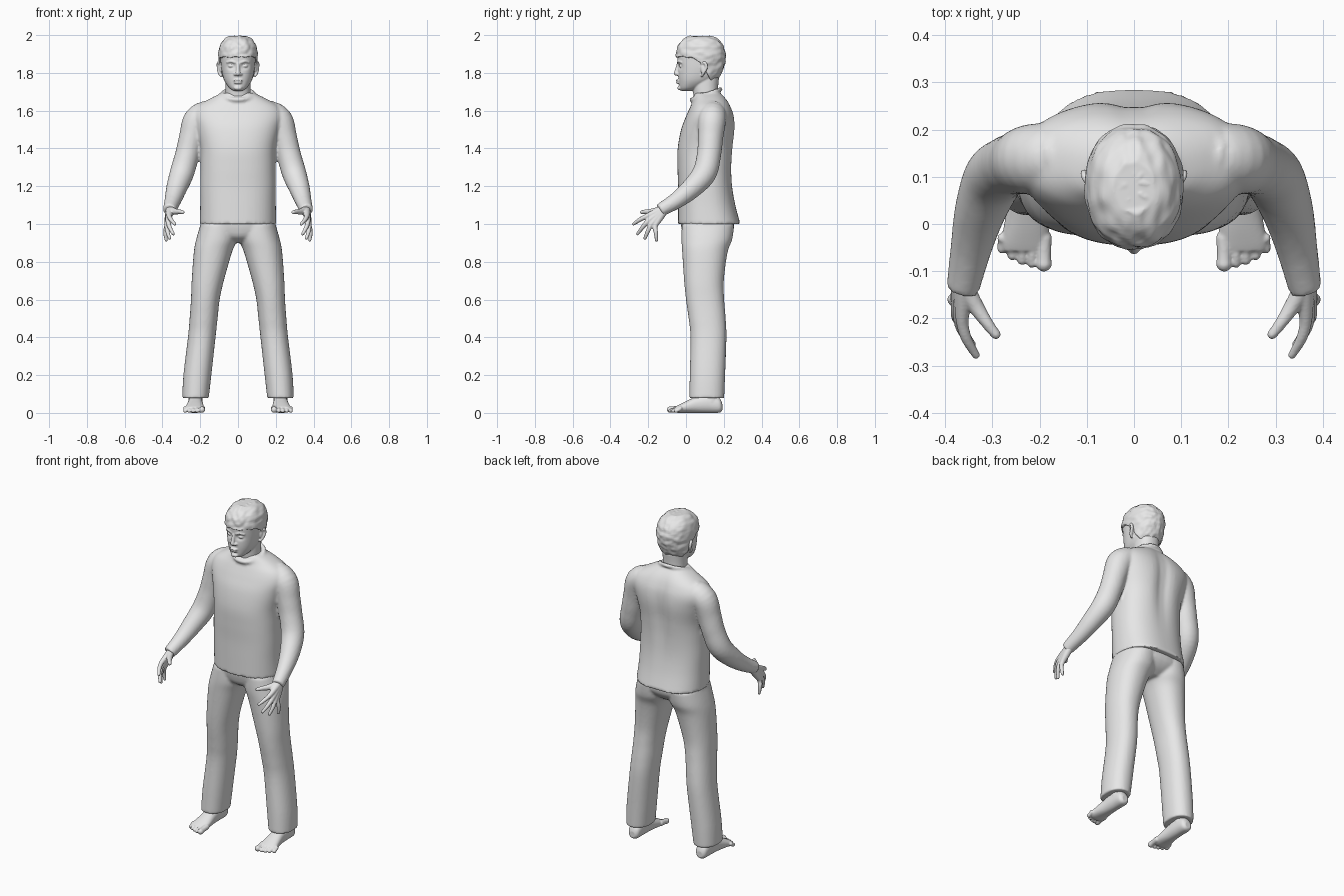
import bpy, bmesh, math, random
from mathutils import Vector, Matrix, noise

cube = bpy.data.objects.get("Cube")
if cube:
    bpy.data.objects.remove(cube, do_unlink=True)

grey = bpy.data.materials.new("plain grey")
grey.use_nodes = True
grey.diffuse_color = (0.8, 0.8, 0.8, 1)
grey.node_tree.nodes["Principled BSDF"].inputs["Base Color"].default_value = (0.8, 0.8, 0.8, 1)


def spline(rows, steps=5):
    """Smooth rows of numbers with a Catmull-Rom curve."""
    out = []
    last = len(rows) - 1
    for i in range(last):
        a, b, c, d = rows[max(i - 1, 0)], rows[i], rows[i + 1], rows[min(i + 2, last)]
        for j in range(steps):
            t = j / steps
            out.append([0.5 * (2 * q + (r - p) * t + (2 * p - 5 * q + 4 * r - s) * t * t
                               + (3 * q - p - 3 * r + s) * t ** 3)
                        for p, q, r, s in zip(a, b, c, d)])
    return out + [list(rows[-1])]


def skin(bm, rings):
    """Bridge rings of points into a closed skin."""
    loops = [[bm.verts.new(p) for p in ring] for ring in rings]
    n = len(loops[0])
    for a, b in zip(loops, loops[1:]):
        for k in range(n):
            bm.faces.new((a[k], a[(k + 1) % n], b[(k + 1) % n], b[k]))
    bm.faces.new(loops[0][::-1])
    bm.faces.new(loops[-1])


def loft(bm, rows, power=2.2, upright=True, shape=None, n=40):
    """Rows: height, x centre, half width, low and high extent in depth."""
    rings = []
    for h, c, w, lo, hi in spline(rows):
        ring = []
        for k in range(n):
            a = math.tau * (k + 0.5) / n
            x, y = [math.copysign(abs(f) ** (2 / power), f) for f in (math.cos(a), math.sin(a))]
            u, v = c + x * w, (lo + hi) / 2 + y * (hi - lo) / 2
            p = Vector((u, v, h) if upright else (u, h, v))
            ring.append(shape(p) if shape else p)
        rings.append(ring)
    skin(bm, rings)


def ball(bm, centre, size):
    bmesh.ops.create_uvsphere(bm, u_segments=20, v_segments=12, radius=1,
                              matrix=Matrix.Translation(centre) @ Matrix.Diagonal((*size, 1)))


def tube(bm, points, rounded=True, n=16):
    """Points: x, y, z, radius."""
    pts = spline(points)
    rings = []
    for i, p in enumerate(pts):
        ahead, behind = pts[min(i + 1, len(pts) - 1)], pts[max(i - 1, 0)]
        t = (Vector(ahead[:3]) - Vector(behind[:3])).normalized()
        side = t.orthogonal().normalized() if abs(t.x) > 0.9 else t.cross((1, 0, 0)).normalized()
        up = t.cross(side)
        rings.append([Vector(p[:3]) + p[3] * (side * math.cos(math.tau * k / n)
                      + up * math.sin(math.tau * k / n)) for k in range(n)])
    skin(bm, rings)
    if rounded:
        for p in (points[0], points[-1]):
            ball(bm, p[:3], [p[3]] * 3)


def finish(bm, name, voxel, passes=3, mirror=False):
    """Fuse overlapping pieces into one smooth surface."""
    if mirror:
        bmesh.ops.scale(bm, vec=(-1, 1, 1), verts=bm.verts)
    bmesh.ops.recalc_face_normals(bm, faces=bm.faces)
    mesh = bpy.data.meshes.new(name)
    bm.to_mesh(mesh)
    bm.free()
    mesh.materials.append(grey)
    for f in mesh.polygons:
        f.use_smooth = True
    ob = bpy.data.objects.new(name, mesh)
    bpy.context.collection.objects.link(ob)
    fuse = ob.modifiers.new("fuse", 'REMESH')
    fuse.mode = 'VOXEL'
    fuse.voxel_size = voxel
    fuse.use_smooth_shade = True
    soft = ob.modifiers.new("soften", 'SMOOTH')
    soft.factor = 0.5
    soft.iterations = passes


# Shirt: torso with a spine groove, sleeves and collar
def spine(p):
    if p.y > 0.15:
        p.y -= 0.02 * math.exp(-(p.x / 0.045) ** 2 - ((p.z - 1.45) / 0.2) ** 2)
    return p


bm = bmesh.new()
loft(bm, [(1.0, 0, .203, -.042, .288), (1.1, 0, .2, -.042, .262), (1.2, 0, .2, -.042, .247),
          (1.3, 0, .198, -.045, .245), (1.4, 0, .2, -.044, .252), (1.5, 0, .222, -.026, .262),
          (1.57, 0, .24, 0, .257), (1.62, 0, .22, .022, .24), (1.66, 0, .155, .04, .217),
          (1.695, 0, .085, .045, .185)], 2.4, shape=spine, n=56)
for s in (1, -1):
    tube(bm, [(s * x, y, z, r) for x, y, z, r in (
        (.15, .145, 1.59, .07), (.215, .138, 1.55, .074), (.245, .13, 1.46, .067),
        (.268, .122, 1.37, .064), (.297, .098, 1.27, .064), (.325, .03, 1.19, .055),
        (.345, -.05, 1.125, .044), (.363, -.138, 1.072, .035))], rounded=False, n=28)
tube(bm, [(.085 * math.cos(a), .105 + .077 * math.sin(a), 1.686 + .028 * math.sin(a), .011)
          for a in [math.tau * k / 16 for k in range(17)]], n=12)
finish(bm, "shirt", .008)

# Trousers: pelvis and two legs
bm = bmesh.new()
loft(bm, [(.9, 0, .06, .04, .18), (.93, 0, .14, -.005, .225), (.97, 0, .196, -.022, .252),
          (1.02, 0, .197, -.03, .255)], 2.4)
for s in (1, -1):
    loft(bm, [(h, s * c, w, lo, hi) for h, c, w, lo, hi in (
        (1.0, .1, .098, -.022, .255), (.92, .113, .108, -.024, .245), (.85, .133, .101, -.02, .22),
        (.7, .16, .085, -.01, .2), (.6, .173, .076, 0, .202), (.5, .182, .074, .014, .21),
        (.4, .192, .073, .024, .214), (.2, .215, .074, .02, .207), (.078, .225, .07, .018, .202))])
finish(bm, "trousers", .008)

for side, flip in (("left", False), ("right", True)):
    # Foot: ankle, sole and five toes
    bm = bmesh.new()
    loft(bm, [(.192, .225, .018, .012, .05), (.175, .225, .034, .001, .08), (.12, .225, .038, 0, .1),
              (.06, .226, .04, 0, .088), (0, .228, .047, 0, .062), (-.04, .231, .051, 0, .042),
              (-.058, .231, .046, .005, .032)], upright=False)
    tube(bm, [(.225, .135, .06, .038), (.225, .13, .11, .036), (.225, .125, .16, .04)])
    for i in range(5):
        x, r = .191 + .021 * i + (.004 if i else 0), .011 if i else .017
        tip = -.084 + .004 * i * i / 2
        tube(bm, [(x, -.03, .024, r), (x, tip + .02, .02, r * .9), (x, tip, r, r)])
    finish(bm, side + "_foot", .004, 2, flip)

    # Hand: palm, spread fingers and thumb
    bm = bmesh.new()
    wrist = (.36, -.11, 1.083, .024)
    for knuckle, tip in (((.364, -.206, 1.042), (.335, -.278, 1.0)),
                         ((.37, -.2, 1.016), (.343, -.256, .948)),
                         ((.375, -.184, .998), (.362, -.217, .925)),
                         ((.377, -.163, .99), (.38, -.156, .915))):
        mid = Vector(knuckle).lerp(tip, .5) + Vector((.006, 0, .003))
        palm = Vector(wrist[:3]).lerp(knuckle, .55)
        tube(bm, [wrist, (*palm, .019), (*knuckle, .0135), (*mid, .0115), (*tip, .0085)])
    tube(bm, [(.358, -.135, 1.075, .02), (.335, -.175, 1.066, .017), (.31, -.212, 1.065, .0125),
              (.293, -.234, 1.062, .0105)])
    finish(bm, side + "_hand", .004, 2, flip)

# Head: skull with eye sockets, neck, ears and face
skull = [(1.705, 0, .025, -.026, .03), (1.72, 0, .046, -.034, .07), (1.75, 0, .068, -.038, .13),
         (1.78, 0, .08, -.041, .165), (1.82, 0, .088, -.042, .185), (1.86, 0, .092, -.045, .195),
         (1.9, 0, .094, -.045, .198), (1.94, 0, .086, -.034, .186), (1.97, 0, .064, -.004, .155),
         (1.985, 0, .033, .03, .12)]


def sockets(p):
    if p.y < .04:
        p.y += .016 * math.exp(-((abs(p.x) - .036) / .017) ** 2 - ((p.z - 1.835) / .013) ** 2)
    return p


bm = bmesh.new()
loft(bm, skull, 2.3, shape=sockets, n=56)
loft(bm, [(1.6, 0, .08, .05, .185), (1.66, 0, .068, .042, .172), (1.72, 0, .066, .035, .17),
          (1.78, 0, .066, .03, .175)])
tube(bm, [(0, -.04, 1.848, .009), (0, -.047, 1.82, .01), (0, -.052, 1.797, .0125)])
ball(bm, (0, -.034, 1.72), (.022, .012, .012))
ball(bm, (0, -.042, 1.76), (.025, .011, .006))
ball(bm, (0, -.041, 1.748), (.021, .011, .006))
for s in (1, -1):
    ball(bm, (s * .013, -.043, 1.793), (.01, .012, .008))
    ball(bm, (s * .036, -.023, 1.836), (.016, .014, .009))
    tube(bm, [(s * .016, -.042, 1.855, .006), (s * .036, -.038, 1.861, .006), (s * .058, -.024, 1.856, .005)])
    tube(bm, [(s * .09, .085, 1.785, .007), (s * .099, .092, 1.8, .008), (s * .105, .108, 1.83, .008),
              (s * .104, .1, 1.853, .008), (s * .094, .082, 1.85, .007)])
    ball(bm, (s * .092, .092, 1.825), (.01, .016, .028))
finish(bm, "head", .004, 2)


# Hair: an uneven cap with a fringe, low at the nape, and loose tufts
def hairline(p):
    out = (p - Vector((0, .08, 1.88))).normalized()
    p += out * .006 * noise.noise(Vector((p.x * 45, p.y * 20, p.z * 45)))
    t = min(max((p.y - .02) / .12, 0), 1)
    p.z = max(p.z, 1.883 - .15 * t * t + .008 * noise.noise(Vector((p.x * 50, p.y * 30, 0))))
    return p


bm = bmesh.new()
loft(bm, [(h + max(h - 1.9, 0) * .12, c, w + .01, lo - .008, hi + .012) for h, c, w, lo, hi in skull],
     2.2, shape=hairline, n=72)
random.seed(4)
for i in range(70):
    turn, tilt = random.uniform(0, math.tau), random.uniform(.1, 1.15)
    sweep = random.uniform(-.35, .35)

    def scalp(a, b, lift):
        return (math.cos(a) * math.sin(b) * .101 * lift, .08 + math.sin(a) * math.sin(b) * .128 * lift,
                1.89 + math.cos(b) * .106 * lift)
    tube(bm, [(*scalp(turn, tilt, .97), .006), (*scalp(turn + sweep, tilt + .12, 1), .005),
              (*scalp(turn + sweep * 1.6, tilt + .25, 1.02), .003)], n=8)
finish(bm, "hair", .0035, 1)
